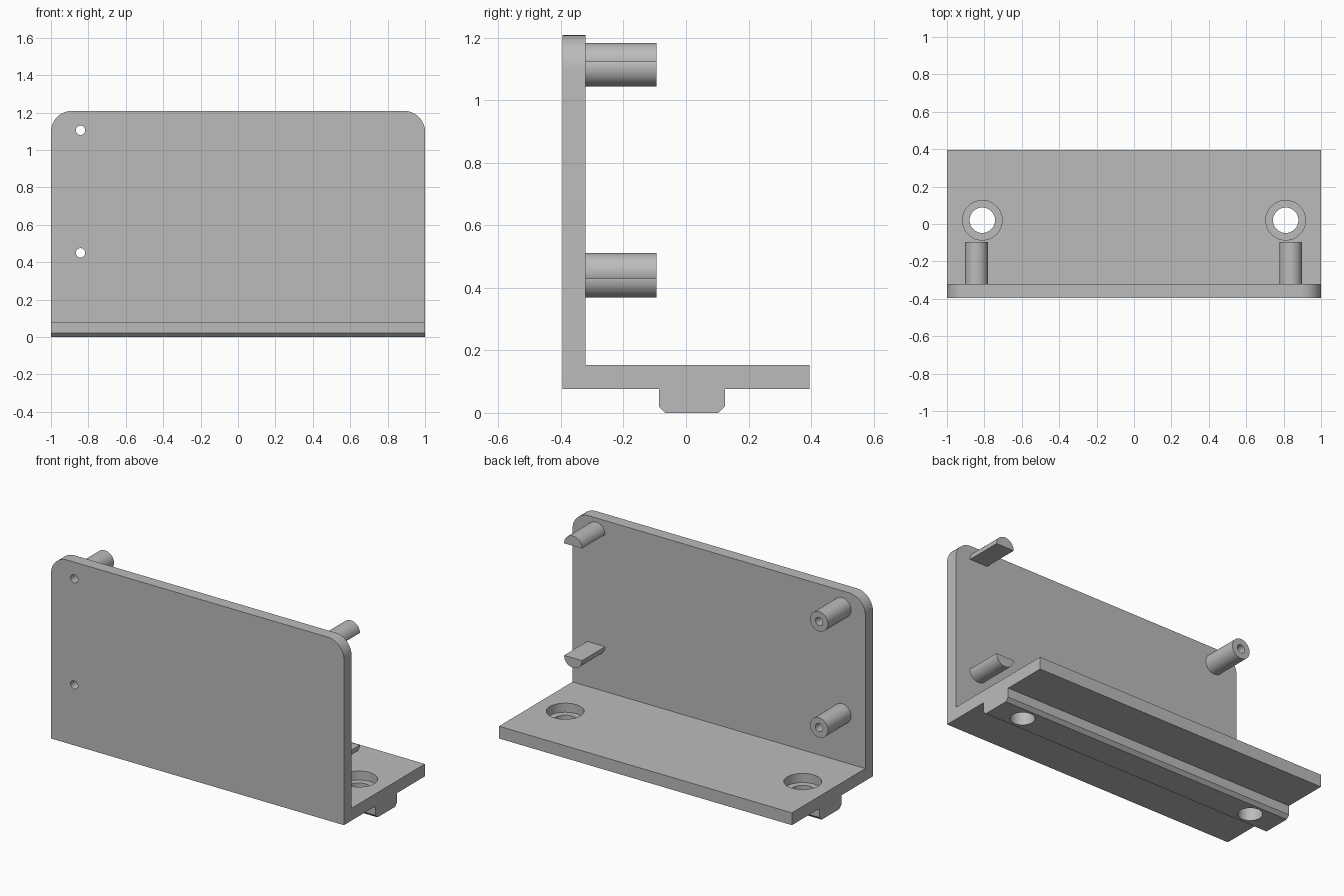
import bpy, bmesh
from math import pi, radians, sin, cos
from mathutils import Vector

cube = bpy.data.objects.get("Cube")
if cube:
    bpy.data.objects.remove(cube, do_unlink=True)

grey = bpy.data.materials.new("plain_grey")
grey.use_nodes = True
grey.diffuse_color = (0.5, 0.5, 0.5, 1)
grey.node_tree.nodes["Principled BSDF"].inputs["Base Color"].default_value = grey.diffuse_color

FRONT, INNER, BACK = -0.395, -0.321, 0.395   # y of plate faces and shelf edge
UNDER, SHELF, TOP = 0.077, 0.153, 1.208      # z of shelf faces and plate top
POST_END, POST_R, PILOT_R = -0.095, 0.061, 0.025


def prism(name, ring, step, corner_radius=0):
    """Sweep a closed ring of points along a step vector."""
    bm = bmesh.new()
    face = bm.faces.new([bm.verts.new(p) for p in ring])
    swept = bmesh.ops.extrude_face_region(bm, geom=[face])["geom"]
    bmesh.ops.translate(bm, vec=step, verts=[v for v in swept if isinstance(v, bmesh.types.BMVert)])
    if corner_radius:
        edges = [e for e in bm.edges
                 if all(v.co.z > TOP - 0.001 for v in e.verts)
                 and abs(e.verts[0].co.x - e.verts[1].co.x) < 0.001]
        bmesh.ops.bevel(bm, geom=edges, offset=corner_radius, segments=12,
                        profile=0.5, affect='EDGES')
    bmesh.ops.recalc_face_normals(bm, faces=bm.faces)
    mesh = bpy.data.meshes.new(name)
    bm.to_mesh(mesh)
    bm.free()
    mesh.materials.append(grey)
    obj = bpy.data.objects.new(name, mesh)
    bpy.context.collection.objects.link(obj)
    return obj


def activate(obj):
    bpy.ops.object.select_all(action='DESELECT')
    obj.select_set(True)
    bpy.context.view_layer.objects.active = obj


def arc(start, end, count, radius):
    angles = [start + (end - start) * i / count for i in range(count + 1)]
    return [(radius * cos(a), radius * sin(a)) for a in angles]


def rod(name, x, z, y0, y1, radius, start=0, end=2 * pi):
    """Full or partial round bar running along y."""
    pts = arc(start, end, 48, radius)
    if end - start > 2 * pi - 0.01:
        pts.pop()
    return prism(name, [(x + u, y0, z + v) for u, v in pts], Vector((0, y1 - y0, 0)))


def drill(name, x, y, z0, z1, radius):
    """Round cutter running along z."""
    pts = arc(0, 2 * pi, 48, radius)[:-1]
    return prism(name, [(x + u, y + v, z0) for u, v in pts], Vector((0, 0, z1 - z0)))


def cut(obj, cutter):
    cutter.hide_render = True
    activate(obj)
    mod = obj.modifiers.new("hole", 'BOOLEAN')
    mod.operation, mod.solver, mod.object = 'DIFFERENCE', 'EXACT', cutter
    bpy.ops.object.modifier_apply(modifier=mod.name)
    bpy.data.objects.remove(cutter, do_unlink=True)


# Bracket: upright plate, shelf and chamfered key rail in one section
R0, R1, C = -0.087, 0.124, 0.02
section = [(FRONT, UNDER), (R0, UNDER), (R0, C), (R0 + C, 0), (R1 - C, 0), (R1, C),
           (R1, UNDER), (BACK, UNDER), (BACK, SHELF), (INNER, SHELF),
           (INNER, TOP), (FRONT, TOP)]
bracket = prism("bracket", [(-1, y, z) for y, z in section], Vector((2, 0, 0)), 0.11)
parts = [bracket]

# Counterbored mounting holes through shelf and rail
for x in (-0.811, 0.811):
    cut(bracket, drill("bolt_cutter", x, 0.02, -0.1, 0.3, 0.068))
    cut(bracket, drill("counterbore_cutter", x, 0.02, SHELF - 0.056, 0.3, 0.106))

# Round posts with pilot holes passing through the plate
for label, z in (("upper", 1.105), ("lower", 0.45)):
    post = rod(label + "_round_post", -0.842, z, INNER, POST_END, POST_R)
    for target in (bracket, post):
        cut(target, rod("pilot_cutter", -0.842, z, FRONT - 0.1, POST_END + 0.1, PILOT_R))
    parts.append(post)

# Half-round support posts, domed up at the top and down at the bottom
for label, z, start in (("upper", 1.122, 0), ("lower", 0.43, pi)):
    parts.append(rod(label + "_half_post", 0.838, z, INNER, POST_END, POST_R, start, start + pi))

for part in parts:
    activate(part)
    bpy.ops.object.shade_smooth_by_angle(angle=radians(30))
